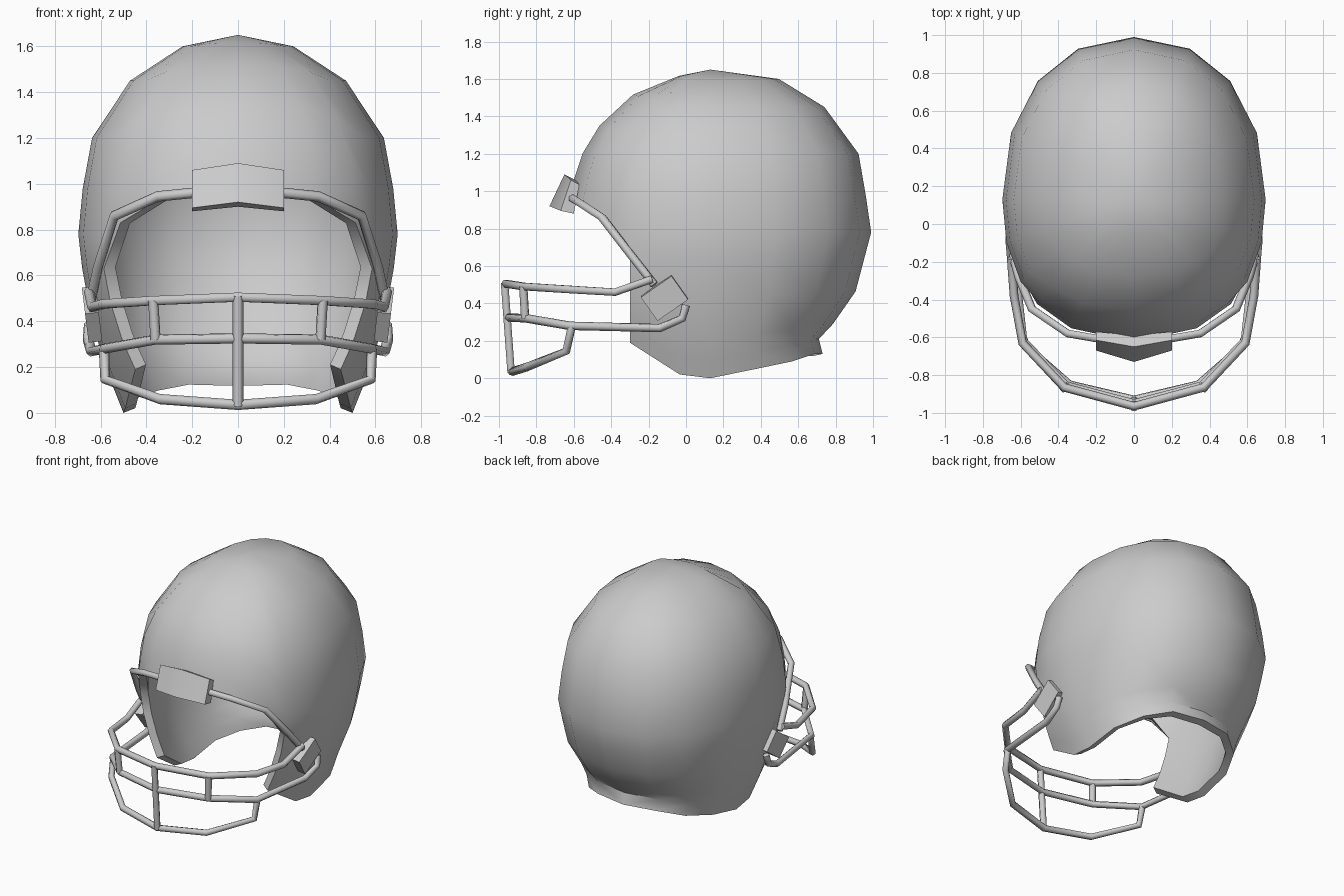
import bpy, bmesh, math
from mathutils import Vector, Matrix

cube = bpy.data.objects.get("Cube")
if cube:
    bpy.data.objects.remove(cube)

grey = bpy.data.materials.new("plain_grey")
grey.use_nodes = True
COLOR = (0.6, 0.6, 0.6, 1)
grey.diffuse_color = COLOR
grey.node_tree.nodes["Principled BSDF"].inputs["Base Color"].default_value = COLOR


def finish(obj, angle):
    """Apply modifiers or curve bevel, colour and shade the object."""
    bpy.ops.object.select_all(action='DESELECT')
    obj.select_set(True)
    bpy.context.view_layer.objects.active = obj
    bpy.ops.object.convert(target='MESH')
    obj = bpy.context.view_layer.objects.active
    obj.data.materials.clear()
    obj.data.materials.append(grey)
    bpy.ops.object.shade_smooth_by_angle(angle=math.radians(angle))
    return obj


def from_bmesh(name, bm):
    bmesh.ops.recalc_face_normals(bm, faces=bm.faces)
    mesh = bpy.data.meshes.new(name)
    bm.to_mesh(mesh)
    bm.free()
    obj = bpy.data.objects.new(name, mesh)
    bpy.context.collection.objects.link(obj)
    return obj


def lookup(table, z):
    """Linear interpolation in a list of (height, value), highest first."""
    for (z0, v0), (z1, v1) in zip(table, table[1:]):
        if z >= z1:
            return v0 + (v1 - v0) * (z0 - z) / (z0 - z1)
    return table[-1][1]


# Shell outline by height: half width, front y and back y
TOP, MID, CY, POWER = 1.65, 0.63, 0.13, 2.2
WIDTH = [(1.65, 0), (1.59, .29), (1.42, .51), (1.16, .66), (.75, .70),
         (.45, .65), (.2, .58), (0, .5)]
FRONT = [(1.65, .13), (1.59, -.17), (1.46, -.37), (1.27, -.53), (1, -.62),
         (.75, -.65), (.4, -.6), (0, -.42)]
BACK = [(1.65, .13), (1.61, .48), (1.45, .74), (1.19, .93), (.78, .99),
        (.4, .89), (.21, .71), (.13, .73), (0, .73)]


def shell_point(angle, z, fixed_y=None):
    w = lookup(WIDTH, z)
    s = math.sin(math.radians(angle))
    depth = CY - lookup(FRONT, z) if s < 0 else lookup(BACK, z) - CY
    u = abs(s) ** (2 / POWER)
    if fixed_y is not None:
        u = (CY - fixed_y) / depth
    x = w * max(0, 1 - u ** POWER) ** (1 / POWER)
    return Vector((0 if abs(angle) == 90 else x, CY + math.copysign(u * depth, s), z))


# Columns run from brow to back of the neck: angle, lower edge height
BROW = [(-90, .97), (-63, .94), (-44, .83)]
SIDE = [(-32, .19), (-15, .02), (0, 0), (22, .05), (45, .09), (67, .13), (90, .13)]
UPPER = [1.6, 1.45, 1.2, .98, .78, MID]
LOWER = [.42, .2, .1, 0]

bm = bmesh.new()
pole = bm.verts.new((0, CY, TOP))
columns = []
for angle, edge in BROW + SIDE:
    brow = (angle, edge) in BROW
    end = edge if brow else MID
    heights = [TOP - (TOP - z) * (TOP - end) / (TOP - MID) for z in UPPER]
    points = [shell_point(angle, z) for z in heights]
    if not brow:
        for z in LOWER:
            h = MID - (MID - z) * (MID - edge) / MID
            points.append(shell_point(angle, h, -.3 if angle == -32 else None))
    columns.append([bm.verts.new(p) for p in points])
for a, b in zip(columns, columns[1:]):
    bm.faces.new((pole, a[0], b[0]))
    for i in range(min(len(a), len(b)) - 1):
        bm.faces.new((a[i], a[i + 1], b[i + 1], b[i]))
bmesh.ops.recalc_face_normals(bm, faces=bm.faces)
if pole.link_faces[0].normal.z < 0:
    bmesh.ops.reverse_faces(bm, faces=bm.faces)
mesh = bpy.data.meshes.new("shell")
bm.to_mesh(mesh)
bm.free()
shell = bpy.data.objects.new("shell", mesh)
bpy.context.collection.objects.link(shell)
mirror = shell.modifiers.new("mirror", 'MIRROR')
mirror.use_clip = True
wall = shell.modifiers.new("wall", 'SOLIDIFY')
wall.thickness = 0.055
wall.offset = -1
finish(shell, 50)


# Face guard bars
def bar(name, points, radius=.023):
    curve = bpy.data.curves.new(name, 'CURVE')
    curve.dimensions = '3D'
    curve.bevel_depth = radius
    curve.bevel_resolution = 1
    curve.use_fill_caps = True
    spline = curve.splines.new('POLY')
    spline.points.add(len(points) - 1)
    for p, co in zip(spline.points, points):
        p.co = (*co, 1)
    obj = bpy.data.objects.new(name, curve)
    bpy.context.collection.objects.link(obj)
    finish(obj, 65)


def both_sides(half):
    """Full path from a half path that starts on the centre line."""
    return [(-x, y, z) for x, y, z in reversed(half[1:])] + half


bar("brow_bar", both_sides([(0, -.64, .98), (.35, -.58, .945), (.54, -.45, .86),
                            (.61, -.28, .64), (.64, -.17, .5)]))
bar("upper_bar", both_sides([(0, -.965, .505), (.37, -.865, .49), (.59, -.63, .475),
                             (.635, -.38, .46), (.65, -.18, .53)]))
bar("middle_bar", both_sides([(0, -.95, .325), (.36, -.855, .32), (.585, -.62, .28),
                              (.64, -.14, .268), (.655, -.02, .32), (.65, 0, .39)]))
bar("lower_bar", both_sides([(0, -.93, .035), (.34, -.85, .06), (.58, -.64, .145),
                             (.585, -.61, .28)]))
bar("centre_post", [(0, -.97, .51), (0, -.935, .03)])
for side, name in ((1, "left"), (-1, "right")):
    bar(name + "_post", [(side * .37, -.87, .49), (side * .36, -.86, .32)])

# Brow clip: a block folded along the centre line
MIDDLE = [(-.65, 1.09), (-.59, 1.06), (-.65, .9), (-.73, .92)]
END = [(-.615, 1.06), (-.57, 1.035), (-.6, .88), (-.67, .895)]
bm = bmesh.new()
loops = [[bm.verts.new((x, y, z)) for y, z in section]
         for x, section in ((-.2, END), (0, MIDDLE), (.2, END))]
for a, b in zip(loops, loops[1:]):
    for i in range(4):
        j = (i + 1) % 4
        bm.faces.new((a[i], a[j], b[j], b[i]))
bm.faces.new(loops[0])
bm.faces.new(loops[2])
finish(from_bmesh("brow_clip", bm), 50)

# Side clips: tilted plates over the bar ends
for side, name in ((1, "left_clip"), (-1, "right_clip")):
    bm = bmesh.new()
    bmesh.ops.create_cube(bm, size=1)
    place = (Matrix.Translation((side * .637, -.115, .43))
             @ Matrix.Rotation(math.radians(side * 7), 4, 'Y')
             @ Matrix.Rotation(math.radians(35), 4, 'X')
             @ Matrix.Diagonal((.06, .2, .155, 1)))
    bm.transform(place)
    finish(from_bmesh(name, bm), 50)
